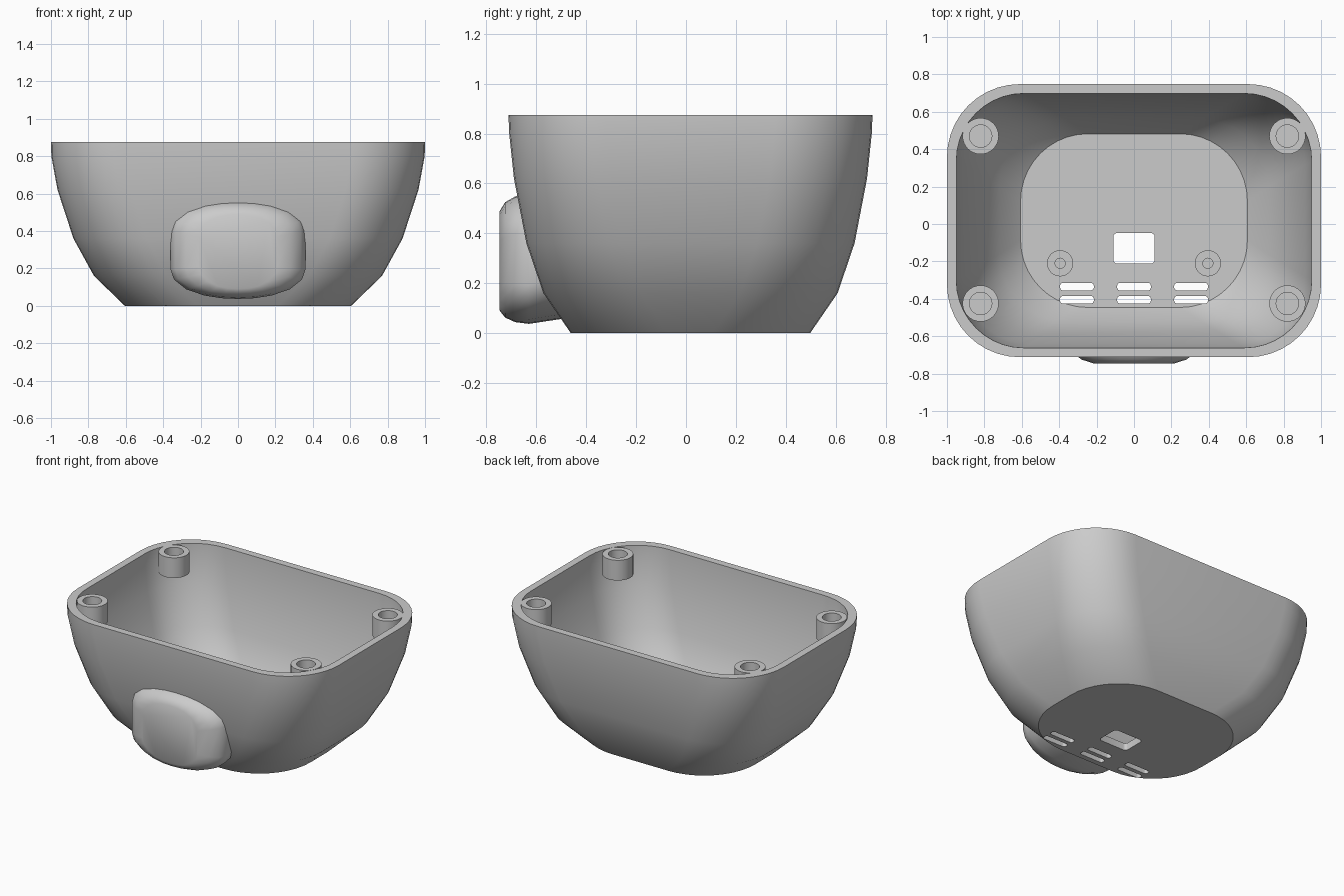
import bpy
import bmesh
from math import sin, cos, pi, radians

if "Cube" in bpy.data.objects:
    bpy.data.objects.remove(bpy.data.objects["Cube"])

grey = bpy.data.materials.new("plain_grey")
GREY = (0.6, 0.6, 0.6, 1)
grey.diffuse_color = GREY
grey.use_nodes = True
grey.node_tree.nodes["Principled BSDF"].inputs["Base Color"].default_value = GREY

MID_Y = 0.018
HEIGHT = 0.875
WALL = 0.05
# Outer profile: height, half width, half depth
PROFILE = [(0, 0.605, 0.48), (0.16, 0.77, 0.59), (0.36, 0.88, 0.658),
           (0.62, 0.965, 0.708), (0.8, 0.998, 0.727), (HEIGHT, 1.0, 0.73)]


def half_size(z):
    """Outer half width and half depth of the bowl at a height."""
    for (z0, x0, y0), (z1, x1, y1) in zip(PROFILE, PROFILE[1:]):
        if z <= z1:
            t = (z - z0) / (z1 - z0)
            return x0 + (x1 - x0) * t, y0 + (y1 - y0) * t
    return PROFILE[-1][1:]


def rounded_rect(hx, hy, r, z, cx=0, cy=0, steps=10):
    points = []
    for quarter, (sx, sy) in enumerate([(1, 1), (-1, 1), (-1, -1), (1, -1)]):
        for i in range(steps + 1):
            a = (quarter + i / steps) * pi / 2
            points.append((cx + sx * (hx - r) + r * cos(a),
                           cy + sy * (hy - r) + r * sin(a), z))
    return points


def loft(name, rings, angle=35):
    """Skin a list of equal rings, cap both ends and shade it."""
    bm = bmesh.new()
    loops = [[bm.verts.new(p) for p in ring] for ring in rings]
    n = len(loops[0])
    for a, b in zip(loops, loops[1:]):
        for i in range(n):
            j = (i + 1) % n
            bm.faces.new((a[i], a[j], b[j], b[i]))
    bm.faces.new(loops[0][::-1])
    bm.faces.new(loops[-1])
    bmesh.ops.remove_doubles(bm, verts=bm.verts, dist=0.0001)
    bmesh.ops.recalc_face_normals(bm, faces=bm.faces)
    mesh = bpy.data.meshes.new(name)
    bm.to_mesh(mesh)
    bm.free()
    mesh.materials.append(grey)
    obj = bpy.data.objects.new(name, mesh)
    bpy.context.collection.objects.link(obj)
    smooth(obj, angle)
    return obj


def smooth(obj, angle):
    bpy.ops.object.select_all(action='DESELECT')
    obj.select_set(True)
    bpy.context.view_layer.objects.active = obj
    bpy.ops.object.shade_smooth_by_angle(angle=radians(angle))


def cut(target, hx, hy, r, cx, cy):
    """Cut a rounded opening through the floor."""
    cutter = loft("floor_cutter", [rounded_rect(hx, hy, r, z, cx, cy, 4)
                                   for z in (-0.1, 0.2)])
    cutter.hide_render = True
    mod = target.modifiers.new("opening", 'BOOLEAN')
    mod.operation = 'DIFFERENCE'
    mod.solver = 'EXACT'
    mod.object = cutter
    bpy.context.view_layer.objects.active = target
    bpy.ops.object.modifier_apply(modifier=mod.name)
    bpy.data.objects.remove(cutter)


def screw_post(name, x, y, r, hole, bottom, top, depth):
    rings = [(r, bottom), (r, top), (hole, top), (hole, top - depth)]
    loft(name, [rounded_rect(a, a, a, z, x, y, 8) for a, z in rings])


# Hollow bowl: up the outside, over the rim and down the inside
outside = [rounded_rect(hx, hy, 0.39, z, 0, MID_Y) for z, hx, hy in PROFILE]
inner_heights = [HEIGHT, 0.8, 0.62, 0.36, 0.16, WALL]
inside = []
for z in inner_heights:
    hx, hy = half_size(z)
    inside.append(rounded_rect(hx - WALL, hy - WALL, 0.36, z, 0, MID_Y))
bowl = loft("bowl", outside + inside)

# Floor openings: cable hole and vent slots
cut(bowl, 0.11, 0.082, 0.02, 0, -0.13)
for x in (-0.305, 0, 0.305):
    for y in (-0.335, -0.405):
        cut(bowl, 0.09, 0.02, 0.015, x, y)
smooth(bowl, 35)

# Screw posts at the rim corners and on the floor
for side, x in (("right", -1), ("left", 1)):
    for end, y in (("front", -0.425), ("back", 0.47)):
        screw_post(f"rim_post_{end}_{side}", x * 0.82, y, 0.097, 0.06,
                   HEIGHT - 0.14, HEIGHT, 0.12)
    screw_post(f"floor_post_{side}", x * 0.395, -0.21, 0.07, 0.027,
               WALL - 0.01, 0.14, 0.08)

# Front pod: domed outline, widening backwards until it meets the wall
quarter = [(1, 0.4), (0.95, 0.6), (0.77, 0.8), (0.5, 0.93), (0.25, 0.985)]
upper = quarter + [(0, 1)] + [(-u, v) for u, v in quarter[::-1]]
outline = upper + [(-u, -v) for u, v in upper]


def pod_ring(y, hx, low, high):
    mid, half = (low + high) / 2, (high - low) / 2
    return [(u * hx, y, mid + v * half) for u, v in outline]


pod = [pod_ring(-0.747, 0.21, 0.09, 0.49), pod_ring(-0.725, 0.28, 0.062, 0.525),
       pod_ring(-0.685, 0.335, 0.044, 0.548), pod_ring(-0.63, 0.36, 0.037, 0.555)]
back = pod_ring(0, 0.36, 0.06, 0.555)
pod.append([(x, MID_Y - half_size(z)[1] + WALL / 2, z) for x, y, z in back])
# Keep the last full ring in front of the wall
pod[3] = [(x, min(y, b[1] - 0.01), z) for (x, y, z), b in zip(pod[3], pod[4])]
pod[2] = [(x, min(y, b[1] - 0.01), z) for (x, y, z), b in zip(pod[2], pod[3])]
loft("front_pod", pod, 40)
